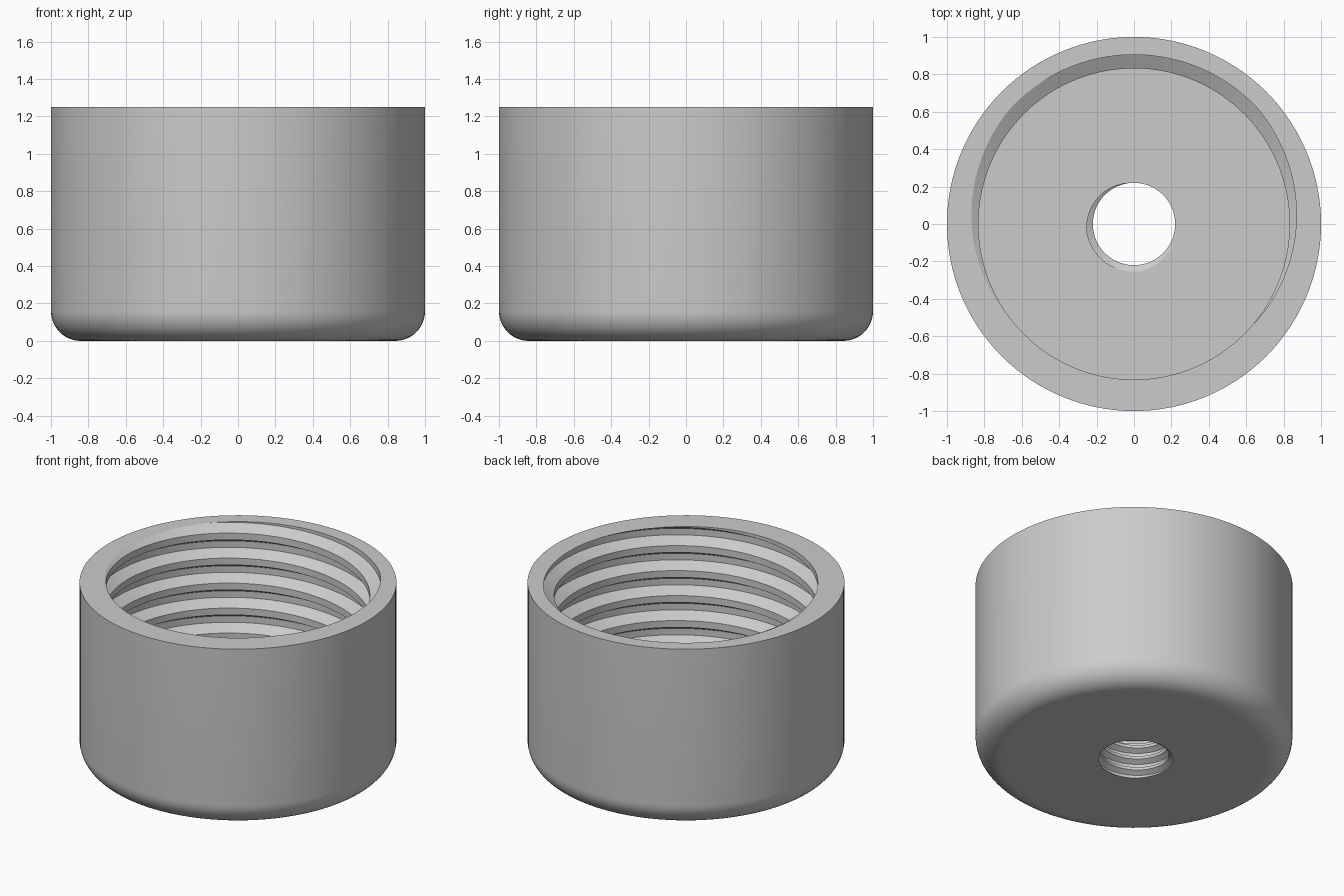
import bpy, bmesh, math

if "Cube" in bpy.data.objects:
    bpy.data.objects.remove(bpy.data.objects["Cube"])

SIDES = 128
TOP, FLOOR = 1.25, 0.25      # rim height, floor thickness
RADIUS, FILLET = 1.0, 0.16


def lathe(bm, profile):
    """Revolve (radius, z) points around z."""
    rings = [[bm.verts.new((r * math.cos(2 * math.pi * i / SIDES),
                            r * math.sin(2 * math.pi * i / SIDES), z))
              for i in range(SIDES)] for r, z in profile]
    for a, b in zip(rings, rings[1:]):
        for i in range(SIDES):
            j = (i + 1) % SIDES
            bm.faces.new((a[i], a[j], b[j], b[i]))


def thread(bm, minor, major, pitch, flank, root, z0, z1, start):
    """Helical groove wall, trimmed flat at z0 and z1."""
    groove = [(minor, -2 * flank - root), (major, -flank - root),
              (major, -flank), (minor, 0.0)]
    turns = math.ceil((z1 - z0) / pitch) + 3
    part = bmesh.new()
    cols = []
    for i in range(SIDES):
        t = i / SIDES
        a = start + 2 * math.pi * t
        cols.append([part.verts.new((r * math.cos(a), r * math.sin(a),
                                     z1 + 0.0004 + z + (k + t) * pitch))
                     for k in range(-turns, 3) for r, z in groove])
    for i in range(SIDES):
        last = i == SIDES - 1
        a, b = cols[i], (cols[0][4:] if last else cols[i + 1])
        for j in range(min(len(a), len(b)) - 1):
            part.faces.new((a[j], b[j], b[j + 1], a[j + 1]))
    for z, n in ((z1, 1), (z0, -1)):
        bmesh.ops.bisect_plane(part, geom=part.verts[:] + part.edges[:] + part.faces[:],
                               dist=1e-6, plane_co=(0, 0, z), plane_no=(0, 0, n),
                               clear_outer=True)
    mesh = bpy.data.meshes.new("thread_part")
    part.to_mesh(mesh)
    part.free()
    bm.from_mesh(mesh)
    bpy.data.meshes.remove(mesh)


bm = bmesh.new()

# Outer wall with rounded lower edge
outline = [(RADIUS, TOP)]
for k in range(13):
    a = math.pi / 2 * k / 12
    outline.append((RADIUS - FILLET + FILLET * math.cos(a),
                    FILLET - FILLET * math.sin(a)))
lathe(bm, outline)

# Large inner thread and small threaded hole through the floor
thread(bm, 0.832, 0.905, 0.174, 0.041, 0.045, FLOOR, TOP, math.radians(-40))
thread(bm, 0.22, 0.255, 0.08, 0.02, 0.02, 0.0, FLOOR, math.radians(100))
for f in bm.faces:
    f.smooth = True

# Flat rings: rim, floor and underside
for z, n in ((TOP, 1), (FLOOR, 1), (0.0, -1)):
    rim = [e for e in bm.edges if e.is_boundary
           and all(abs(v.co.z - z) < 1e-4 for v in e.verts)]
    made = bmesh.ops.triangle_fill(bm, edges=rim, use_beauty=True, normal=(0, 0, n))
    for f in made["geom"]:
        if isinstance(f, bmesh.types.BMFace):
            f.smooth = False

bmesh.ops.recalc_face_normals(bm, faces=bm.faces[:])
for e in bm.edges:
    if len(e.link_faces) == 2 and e.calc_face_angle(0) > math.radians(30):
        e.smooth = False

mesh = bpy.data.meshes.new("threaded_cap")
bm.to_mesh(mesh)
bm.free()
cap = bpy.data.objects.new("threaded_cap", mesh)
bpy.context.collection.objects.link(cap)

grey = bpy.data.materials.new("light_grey")
grey.diffuse_color = (0.6, 0.6, 0.6, 1)
grey.use_nodes = True
grey.node_tree.nodes["Principled BSDF"].inputs["Base Color"].default_value = grey.diffuse_color
mesh.materials.append(grey)
